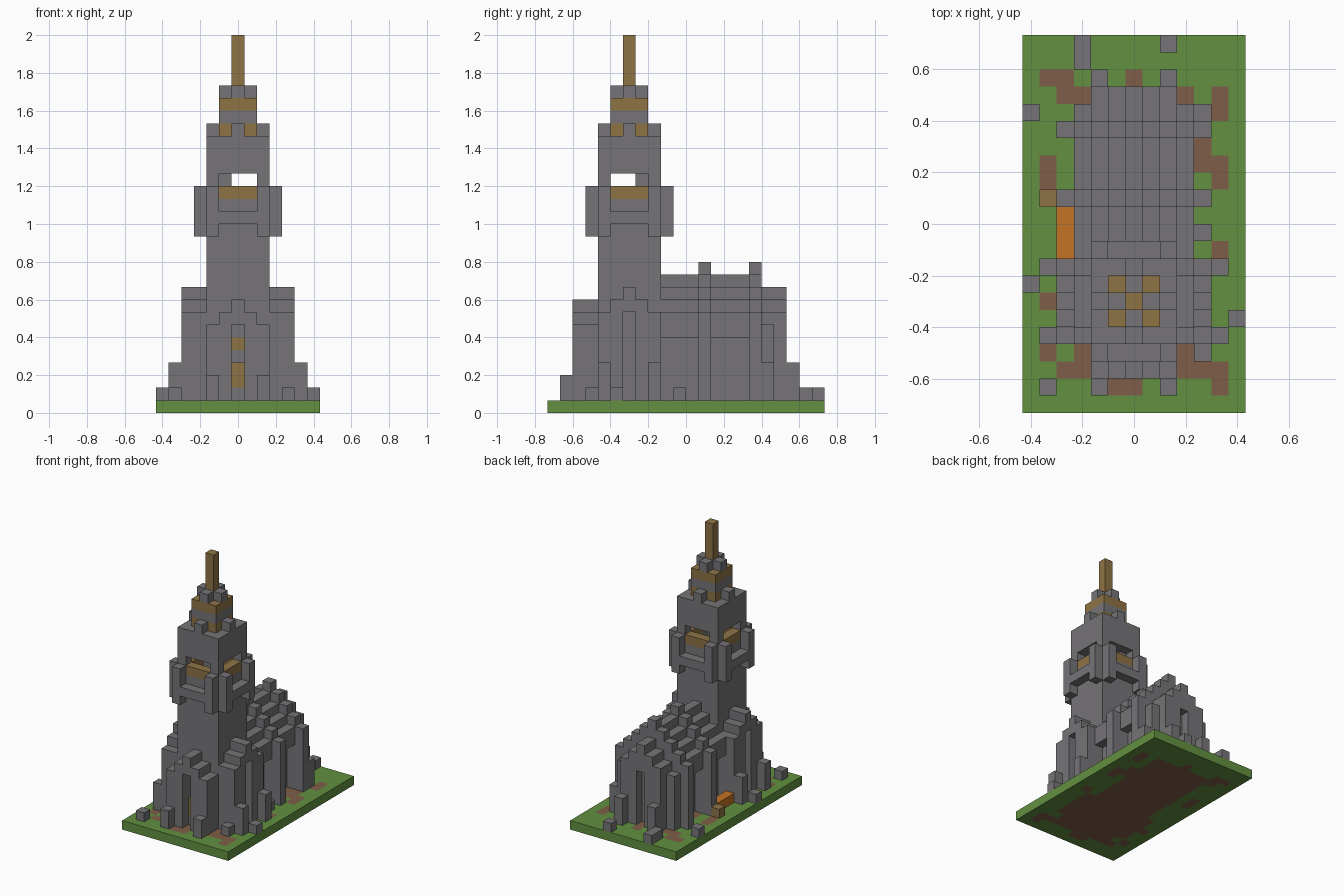
import bpy
import bmesh
from mathutils import Vector

U = 2 / 30                      # edge of one block
DEPTH = 22                      # blocks from front to back

cube = bpy.data.objects.get("Cube")
if cube:
    bpy.data.objects.remove(cube, do_unlink=True)


def material(name, rgb):
    m = bpy.data.materials.new(name)
    m.use_nodes = True
    m.diffuse_color = (*rgb, 1)
    bsdf = next(n for n in m.node_tree.nodes if n.type == 'BSDF_PRINCIPLED')
    bsdf.inputs["Base Color"].default_value = (*rgb, 1)
    return m


MATS = {
    "stone": material("stone_grey", (0.18, 0.174, 0.185)),
    "grass": material("grass_green", (0.122, 0.28, 0.052)),
    "earth": material("earth_brown", (0.21, 0.11, 0.065)),
    "wood": material("wood_tan", (0.27, 0.172, 0.06)),
    "orange": material("orange", (0.55, 0.174, 0.018)),
}
KEYS = list(MATS)
blocks = {}                     # cell -> (part, colour)


def span(v):
    return range(v[0], v[1] + 1) if isinstance(v, tuple) else (v,)


def fill(part, x, y, z, colour="stone"):
    for i in span(x):
        for j in span(y):
            for k in span(z):
                blocks[i, j, k] = (part, colour)


def carve(x, y, z):
    for i in span(x):
        for j in span(y):
            for k in span(z):
                blocks.pop((i, j, k), None)


# ground slab with worn earth
fill("ground", (-6, 6), (0, DEPTH - 1), 0, "grass")
for x, y in [((-3, 3), (2, 18)), ((-4, 4), (4, 8)),
             ((-5, -4), 19), (-4, 18), (0, 19), (5, (17, 18)), (4, (14, 15)),
             (5, (13, 14)), (-5, (13, 14)), (5, 9), (-5, 6), (-5, 3),
             (-4, 2), ((4, 5), 2), (5, 1), ((-1, 0), 1)]:
    fill("ground", x, y, 0, "earth")

# nave: stepped roof, overhanging eaves, raised ribs with buttresses
for x in range(-3, 4):
    top = 10 - abs(x)
    fill("nave", x, (9, 16), (1 if abs(x) < 3 else 6, top))
    if abs(x) < 3:
        fill("nave", x, (17, 18), (1, top - 1))
for x in range(-4, 5):
    for y in (12, 16):
        fill("roof_ribs", x, y, (1, 11 - abs(x)))
for x in (-3, 3):
    fill("nave", x, 17, (1, 6))
carve(0, 18, (1, 6))            # rear slit window
fill("rear_buttress", 4, 17, (1, 3))
for x in (-2, 2):
    fill("rear_buttress", x, 19, (1, 3))

# transept: gabled wings with a slit window and corner buttresses
for s in (-1, 1):
    for y in range(4, 9):
        for x in (3, 4):
            fill("transept", s * x, y, (1, 9 - abs(y - 6)))
    carve(s * 4, 6, (1, 7))
    for y in (4, 8):
        fill("transept_buttress", s * 5, y, (1, 3))

# tower shaft with open bell chamber
fill("tower", (-2, 2), (4, 8), (1, 21))
carve((-1, 1), (4, 8), 18)
carve((-2, 2), (5, 7), 18)
carve((-1, 1), (5, 7), (16, 17))
fill("stair_block", -1, 7, (16, 18))


def around(part, side, out, z, colour="stone"):
    """Repeat a block on all four sides of the tower."""
    for s in (-1, 1):
        fill(part, side, 6 + s * out, z, colour)
        y = (6 + side[0], 6 + side[1]) if isinstance(side, tuple) else 6 + side
        fill(part, s * out, y, z, colour)


# window sills, balcony posts and rails
around("window_sill", (-1, 1), 2, 17, "wood")
around("balcony", (-1, 1), 3, 15)
for side in (-2, 2):
    around("balcony", side, 3, (14, 17))

# stepped cap and spire
fill("cap", (-1, 1), (5, 7), 22, "wood")
around("cap", 0, 2, 22)
fill("cap", (-1, 1), (5, 7), 23)
fill("cap", (-1, 1), (5, 7), 24, "wood")
around("cap", 0, 1, 25)
fill("spire", 0, 6, (25, 29), "wood")

# porch with gable, doorway and flanking posts
for x in range(-2, 3):
    fill("porch", x, (2, 3), (1, 8 - abs(x)))
carve(0, 2, (1, 6))
carve(0, 3, (4, 6))
fill("door", 0, 3, (2, 3), "wood")
fill("door", 0, 4, 5, "wood")
for x in (-2, 2):
    fill("porch_post", x, 1, (1, 2))

# loose stones, lamp and crate
for x, y in [(-5, 1), (-6, 7), (6, 5), (-6, 17), (-3, (20, 21)), (2, 21),
             (4, 3), (4, 10)]:
    fill("loose_stones", x, y, 1)
fill("orange_bench", -4, (9, 11), 1, "orange")
fill("crate", -5, 12, 1, "wood")

# build one mesh per part from the exposed block faces
DIRS = [Vector(d) for d in ((1, 0, 0), (0, 1, 0), (0, 0, 1))]
for part in sorted({p for p, c in blocks.values()}):
    bm = bmesh.new()
    used = []
    for cell, (owner, colour) in blocks.items():
        if owner != part:
            continue
        if colour not in used:
            used.append(colour)
        centre = Vector((cell[0], cell[1] - (DEPTH - 1) / 2, cell[2] + 0.5))
        for a in range(3):
            for s in (-1, 1):
                n = DIRS[a] * s
                if tuple(int(c + d) for c, d in zip(cell, n)) in blocks:
                    continue
                u, v = DIRS[(a + 1) % 3] * s, DIRS[(a + 2) % 3]
                ring = [-u - v, u - v, u + v, v - u]
                f = bm.faces.new([bm.verts.new((centre + (n + r) / 2) * U)
                                  for r in ring])
                f.material_index = used.index(colour)
    bmesh.ops.remove_doubles(bm, verts=bm.verts, dist=U / 100)
    mesh = bpy.data.meshes.new(part)
    bm.to_mesh(mesh)
    bm.free()
    for colour in used:
        mesh.materials.append(MATS[colour])
    bpy.context.collection.objects.link(bpy.data.objects.new(part, mesh))
